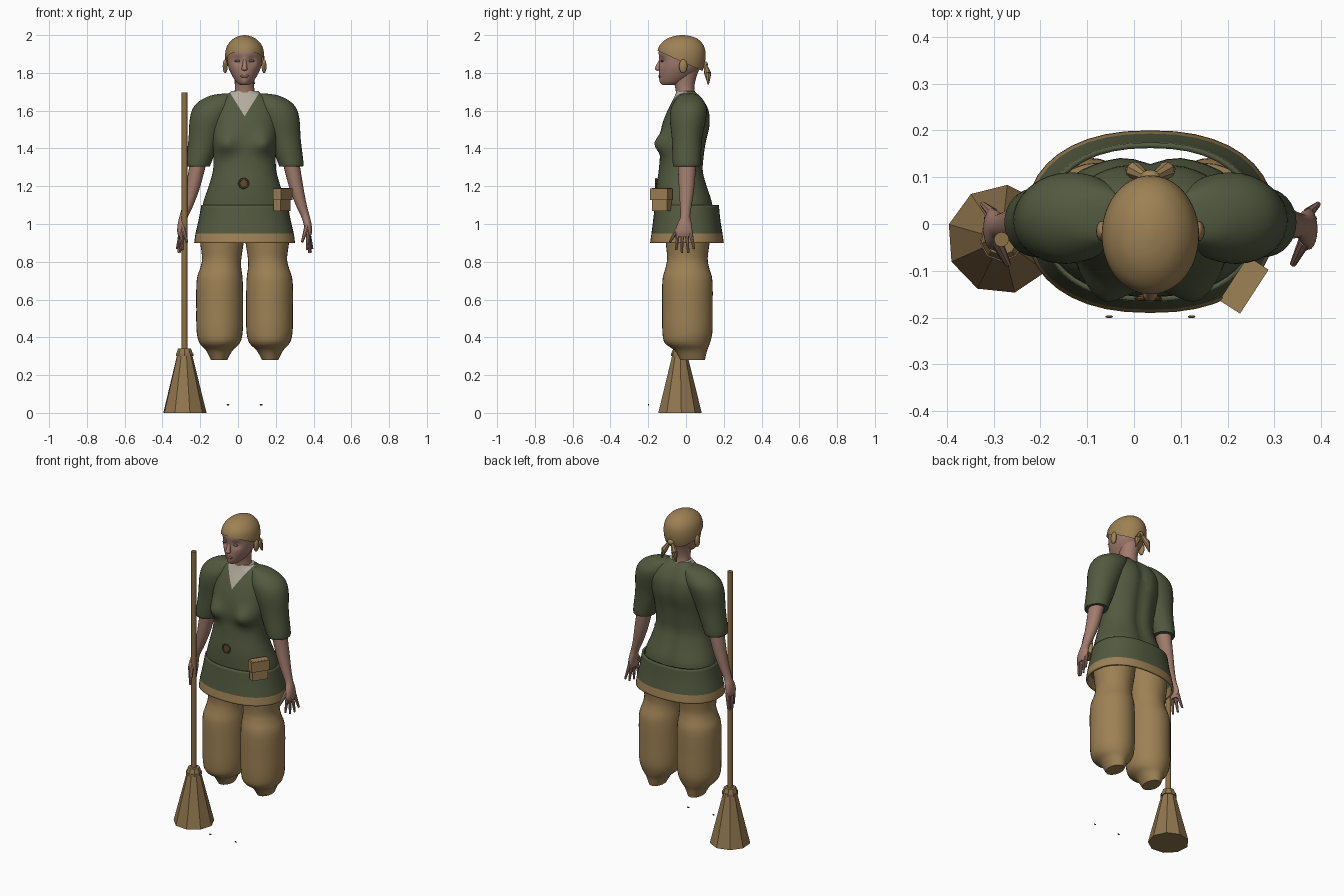
import bpy, bmesh, math
from mathutils import Vector, Matrix

cube = bpy.data.objects.get("Cube")
if cube:
    bpy.data.objects.remove(cube, do_unlink=True)

CX = 0.035  # body centre line
parts = []


def material(name, r, g, b):
    m = bpy.data.materials.new(name)
    m.use_nodes = True
    m.diffuse_color = (r, g, b, 1)
    node = m.node_tree.nodes["Principled BSDF"]
    node.inputs["Base Color"].default_value = (r, g, b, 1)
    node.inputs["Roughness"].default_value = 0.8
    return m


GREEN = material("moss green", .085, .1, .05)
TAN = material("tan cloth", .34, .22, .09)
SKIN = material("skin", .36, .2, .15)
LINEN = material("pale linen", .45, .41, .34)
WOOD = material("broom wood", .26, .16, .06)
STRAW = material("straw", .28, .18, .075)
BRASS = material("dark brass", .12, .07, .03)
LIPS = material("lips", .27, .11, .09)
EYE = material("eye grey", .2, .16, .14)


def finish(name, bm, *mats):
    bmesh.ops.recalc_face_normals(bm, faces=bm.faces)
    mesh = bpy.data.meshes.new(name)
    bm.to_mesh(mesh)
    bm.free()
    for m in mats:
        mesh.materials.append(m)
    ob = bpy.data.objects.new(name, mesh)
    bpy.context.collection.objects.link(ob)
    parts.append(ob)
    return ob


def spline(rings, steps):
    """Smooth the control rings along the part."""
    out = []
    for i in range(len(rings) - 1):
        a, b, c, d = (rings[max(0, min(len(rings) - 1, i + k))] for k in (-1, 0, 1, 2))
        for s in range(steps):
            t = s / steps
            out.append([.5 * (2 * q + (r - p) * t + (2 * p - 5 * q + 4 * r - u) * t * t
                              + (3 * q - p - 3 * r + u) * t ** 3)
                        for p, q, r, u in zip(a, b, c, d)])
    return out + [list(rings[-1])]


def loft(rings, side=1, seg=32, steps=4, cap=True, power=2.0, deform=None):
    """Rings are (z, centre x, half width, front y, back y)."""
    bm = bmesh.new()
    loops = []
    for z, cx, hw, front, back in spline(rings, steps):
        loop = []
        for i in range(seg):
            a = math.tau * i / seg
            c, s = (math.copysign(abs(f(a)) ** (2 / power), f(a)) for f in (math.cos, math.sin))
            x, y = cx + hw * c, (front + back) / 2 + (back - front) / 2 * s
            if deform:
                y += deform(x, z, s)
            loop.append(bm.verts.new((CX + side * x, y, z)))
        loops.append(loop)
    for lo, hi in zip(loops, loops[1:]):
        for i in range(seg):
            j = (i + 1) % seg
            bm.faces.new((lo[i], lo[j], hi[j], hi[i]))
    if cap:
        bm.faces.new(loops[0])
        bm.faces.new(loops[-1])
    return bm


def blob(name, loc, size, mat):
    bm = bmesh.new()
    bmesh.ops.create_uvsphere(bm, u_segments=16, v_segments=10, radius=1,
                              matrix=Matrix.Translation(loc) @ Matrix.Diagonal((*size, 1)))
    return finish(name, bm, mat)


def rod(name, p, q, r1, r2, mat, seg=12, turn=0):
    p, q = Vector(p), Vector(q)
    rot = (q - p).to_track_quat("Z", "Y").to_matrix().to_4x4()
    bm = bmesh.new()
    bmesh.ops.create_cone(bm, cap_ends=True, segments=seg, radius1=r1, radius2=r2,
                          depth=(q - p).length,
                          matrix=Matrix.Translation((p + q) / 2) @ rot @ Matrix.Rotation(turn, 4, "Z"))
    return finish(name, bm, mat)


def box(name, loc, size, turn, mat):
    bm = bmesh.new()
    bmesh.ops.create_cube(bm, size=1, matrix=Matrix.Translation(loc)
                          @ Matrix.Rotation(turn, 4, "Z") @ Matrix.Diagonal((*size, 1)))
    return finish(name, bm, mat)


def bump(x, z, x0, z0, w):
    return math.exp(-((x - x0) ** 2 + (z - z0) ** 2) / w ** 2)


# Tunic body with a linen V at the neck
def chest(x, z, s):
    if s < 0:
        return -.045 * (bump(abs(x), z, .105, 1.425, .055)) * min(1, -2 * s)
    return -.018 * math.exp(-(x / .035) ** 2) * s


bm = loft([(1, 0, .22, -.15, .14), (1.1, 0, .222, -.155, .145), (1.2, 0, .19, -.155, .115),
           (1.28, 0, .168, -.145, .095), (1.36, 0, .165, -.138, .1), (1.43, 0, .172, -.14, .11),
           (1.52, 0, .178, -.128, .13), (1.6, 0, .175, -.098, .125), (1.66, 0, .14, -.068, .095),
           (1.69, 0, .088, -.055, .068), (1.705, 0, .07, -.05, .052)],
          seg=48, power=2.2, deform=chest)
apex = Vector((CX, 0, 1.57))
for s in (-1, 1):
    bmesh.ops.bisect_plane(bm, geom=bm.verts[:] + bm.edges[:] + bm.faces[:],
                           plane_co=apex, plane_no=(s, 0, -.62))
for f in bm.faces:
    c = f.calc_center_median()
    f.material_index = int(c.y < 0 and abs(c.x - CX) < .62 * (c.z - 1.57))
finish("tunic_body", bm, GREEN, LINEN)

# Flared open skirt with a tan hem
bm = loft([(.9, 0, .267, -.19, .2), (.95, 0, .26, -.183, .193), (1.02, 0, .244, -.174, .182),
           (1.1, 0, .229, -.165, .174)], cap=False, power=2.3, seg=40)
for f in bm.faces:
    f.material_index = int(f.calc_center_median().z < .95)
skirt = finish("skirt", bm, GREEN, TAN)
solid = skirt.modifiers.new("thickness", "SOLIDIFY")
solid.thickness, solid.offset = .012, -1

# Limbs, mirrored about the body centre line
for s, side in ((1, "left"), (-1, "right")):
    finish(side + "_sleeve", loft([
        (1.305, .243, .06, -.062, .07), (1.32, .245, .067, -.07, .077), (1.45, .212, .085, -.075, .085),
        (1.55, .187, .104, -.085, .105), (1.61, .165, .11, -.08, .11), (1.65, .14, .1, -.06, .095),
        (1.68, .11, .07, -.035, .07), (1.69, .09, .03, -.01, .04)], s), GREEN)
    finish(side + "_trouser_leg", loft([
        (.28, .135, .043, -.03, .1), (.33, .134, .07, -.06, .112), (.37, .132, .107, -.112, .127),
        (.43, .132, .122, -.125, .14), (.55, .132, .124, -.126, .141), (.7, .132, .122, -.125, .14),
        (.77, .126, .108, -.108, .122), (.82, .121, .104, -.1, .115), (.9, .12, .115, -.107, .125),
        (.95, .118, .118, -.11, .13), (1.05, .115, .115, -.11, .13)], s), TAN)
    finish(side + "_forearm", loft([
        (.935, .337, .014, -.05, .032), (.96, .338, .019, -.055, .034), (1, .333, .021, -.045, .03),
        (1.04, .322, .023, -.03, .022), (1.1, .3, .029, -.032, .03), (1.2, .272, .038, -.038, .045),
        (1.34, .243, .045, -.045, .055)], s, seg=20), SKIN)
    for n, (y0, y1, tip, x1) in enumerate(((-.042, -.052, .862, .33), (-.02, -.022, .848, .342),
                                           (.003, .012, .848, .35), (.023, .042, .868, .358))):
        rod(f"{side}_finger_{n + 1}", (CX + s * .337, y0, .96), (CX + s * x1, y1, tip),
            .012, .006, SKIN, 8)
    rod(side + "_thumb", (CX + s * .33, -.035, .99), (CX + s * .305, -.085, .905), .014, .007, SKIN, 8)
    # Head details and scarf tails
    blob(side + "_ear_cover", (CX + s * .103, -.015, 1.835), (.013, .022, .037), TAN)
    blob(side + "_eye", (CX + s * .038, -.127, 1.863), (.015, .007, .006), EYE)
    tip = (CX + s * .05, .118, 1.74)
    mid = (CX + s * .035, .115, 1.795)
    rod(side + "_scarf_tail_upper", (CX + s * .008, .1, 1.845), mid, .009, .019, TAN, 8)
    rod(side + "_scarf_tail_lower", mid, tip, .019, .004, TAN, 8)
    # Small shoe studs near the ground
    blob(side + "_shoe_stud", (CX + s * .088, -.198, .043), (.008, .003, .004), BRASS)


# Head and neck
def face(x, z, s):
    if s > 0:
        return 0
    return (.016 * bump(abs(x), z, .038, 1.863, .022) - .005 * bump(x, z, 0, 1.785, .025)
            - .008 * bump(x, z, 0, 1.75, .02))


finish("neck", loft([(1.66, 0, .065, -.05, .06), (1.71, 0, .052, -.055, .045),
                     (1.76, 0, .052, -.065, .05), (1.82, 0, .06, -.07, .07)], seg=24), SKIN)
finish("head", loft([(1.735, 0, .022, -.118, -.05), (1.75, 0, .042, -.13, -.01),
                     (1.785, 0, .066, -.138, .04), (1.83, 0, .086, -.142, .08),
                     (1.88, 0, .093, -.143, .094), (1.92, 0, .093, -.142, .093),
                     (1.96, 0, .07, -.11, .065), (1.98, 0, .03, -.06, .02)],
                    seg=48, deform=face), SKIN)
rod("nose_bridge", (CX, -.132, 1.875), (CX, -.15, 1.825), .007, .014, SKIN)
blob("nose_tip", (CX, -.148, 1.822), (.016, .017, .011), SKIN)
blob("lips", (CX, -.14, 1.783), (.024, .007, .008), LIPS)

# Head scarf, cut along a slope from brow to nape
bm = loft([(1.77, 0, .08, -.12, .068), (1.83, 0, .099, -.146, .094), (1.89, 0, .104, -.152, .104),
           (1.94, 0, .094, -.143, .096), (1.975, 0, .067, -.11, .068), (1.993, 0, .035, -.07, .03),
           (2, 0, .006, -.03, -.01)], seg=48)
bmesh.ops.bisect_plane(bm, geom=bm.verts[:] + bm.edges[:] + bm.faces[:],
                       plane_co=(0, -.15, 1.917), plane_no=(0, .45, 1), clear_inner=True)
finish("head_scarf", bm, TAN)
blob("scarf_knot", (CX, .102, 1.845), (.02, .014, .016), TAN)

# Belt pouch and buckle
turn = math.radians(57)
box("pouch_body", (.232, -.128, 1.13), (.095, .045, .12), turn, TAN)
box("pouch_flap", (.236, -.131, 1.158), (.112, .05, .062), turn, TAN)
rod("buckle_plate", (CX - .005, -.15, 1.215), (CX - .005, -.16, 1.215), .022, .022, BRASS, 16)
for i in range(10):
    a = math.tau * i / 10
    b = a + math.tau / 10
    rod(f"buckle_rim_{i + 1}", (CX - .005 + .025 * math.cos(a), -.159, 1.215 + .025 * math.sin(a)),
        (CX - .005 + .025 * math.cos(b), -.159, 1.215 + .025 * math.sin(b)), .005, .005, BRASS, 6)

# Broom
bx, by = -.283, -.033
rod("broom_handle", (bx, by, .3), (bx, by, 1.695), .016, .016, WOOD)
rod("broom_head", (bx, by, 0), (bx, by, .31), .117, .04, STRAW, 9, math.radians(14))
rod("broom_collar", (bx, by, .3), (bx, by, .315), .047, .047, STRAW, 9)
rod("broom_neck", (bx, by, .315), (bx, by, .342), .044, .034, STRAW, 9)

# Smooth shading with sharp edges kept
bpy.ops.object.select_all(action="DESELECT")
for ob in parts:
    ob.select_set(True)
bpy.context.view_layer.objects.active = parts[0]
bpy.ops.object.shade_smooth_by_angle(angle=math.radians(35))
